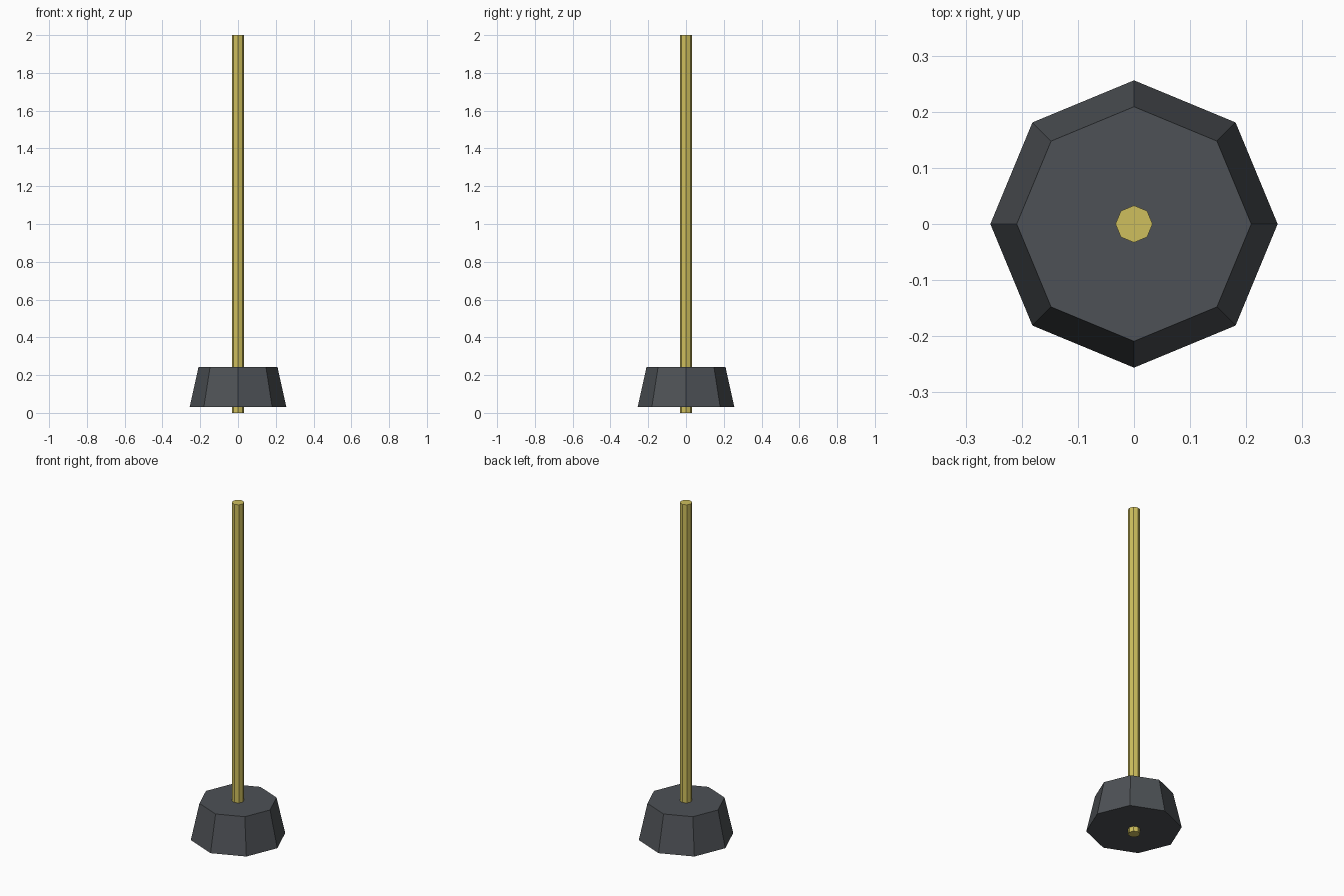
import bpy
import bmesh
import math

if "Cube" in bpy.data.objects:
    bpy.data.objects.remove(bpy.data.objects["Cube"])


def material(name, color):
    mat = bpy.data.materials.new(name)
    mat.diffuse_color = (*color, 1.0)
    mat.use_nodes = True
    mat.node_tree.nodes["Principled BSDF"].inputs["Base Color"].default_value = mat.diffuse_color
    return mat


def octagon_prism(name, r_bottom, r_top, z0, z1, mat):
    """Eight-sided capped prism or frustum with corners on the x and y axes."""
    bm = bmesh.new()
    rings = [[bm.verts.new((r * math.cos(i * math.pi / 4), r * math.sin(i * math.pi / 4), z))
              for i in range(8)] for r, z in ((r_bottom, z0), (r_top, z1))]
    low, high = rings
    for i in range(8):
        j = (i + 1) % 8
        bm.faces.new((low[i], low[j], high[j], high[i]))
    bm.faces.new(low[::-1])
    bm.faces.new(high)
    mesh = bpy.data.meshes.new(name)
    bm.to_mesh(mesh)
    bm.free()
    mesh.materials.append(mat)
    obj = bpy.data.objects.new(name, mesh)
    bpy.context.collection.objects.link(obj)
    return obj


yellow = material("pole_yellow", (0.62, 0.52, 0.11))
grey = material("dark_grey", (0.075, 0.083, 0.092))

# Tall pole running through the base and poking out below it
octagon_prism("pole", 0.033, 0.033, 0.0, 2.0, yellow)
# Tapered weighted base
octagon_prism("base", 0.256, 0.209, 0.03, 0.243, grey)
